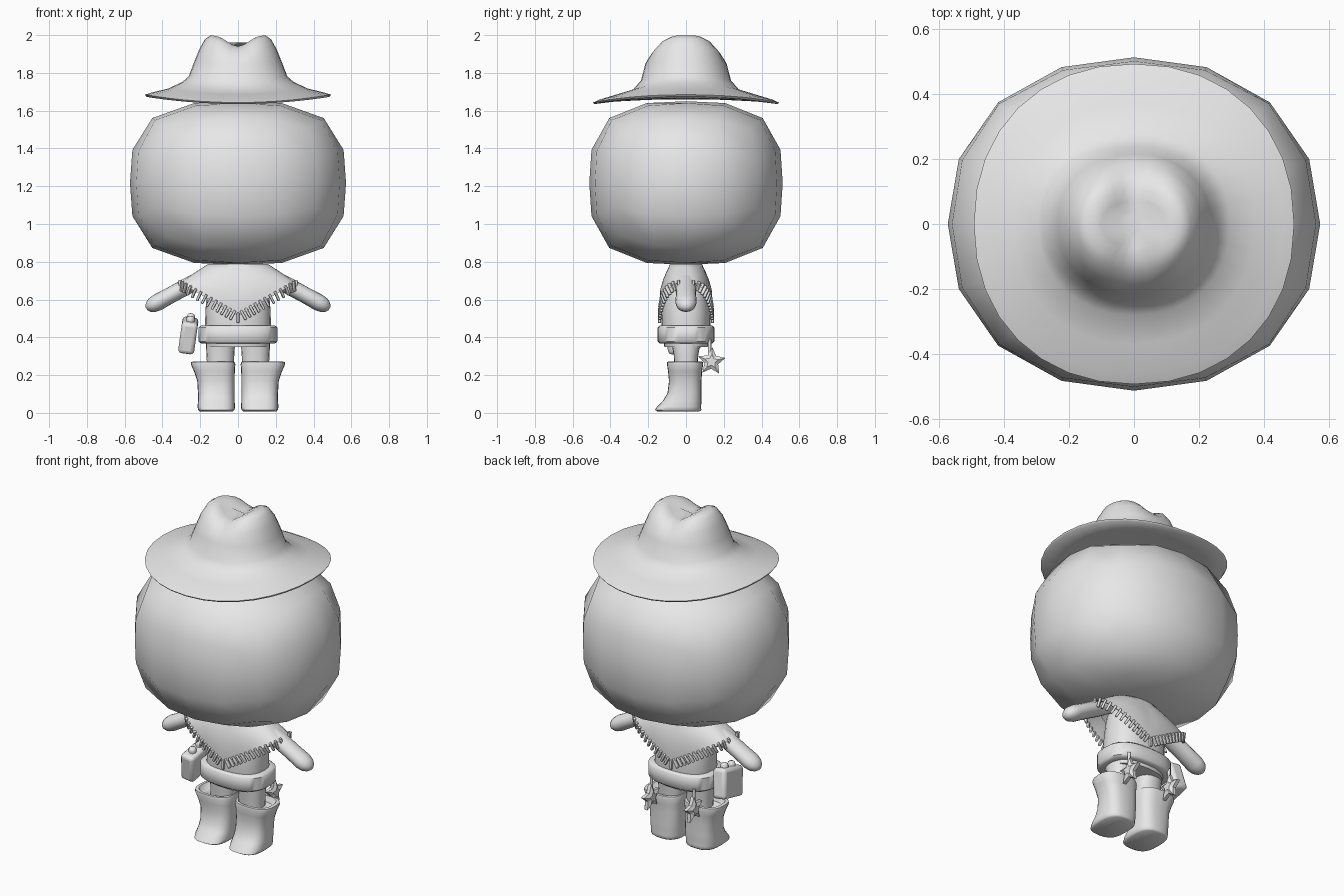
import bpy
import bmesh
from math import sin, cos, pi, tan, exp, copysign
from mathutils import Vector, Matrix

if "Cube" in bpy.data.objects:
    bpy.data.objects.remove(bpy.data.objects["Cube"])

grey = bpy.data.materials.new("plain_grey")
grey.use_nodes = True
grey.diffuse_color = (0.8, 0.8, 0.8, 1)
grey.node_tree.nodes["Principled BSDF"].inputs["Base Color"].default_value = (0.8, 0.8, 0.8, 1)


def finish(name, bm, angle=50, bevel=0):
    bmesh.ops.recalc_face_normals(bm, faces=bm.faces)
    mesh = bpy.data.meshes.new(name)
    bm.to_mesh(mesh)
    bm.free()
    mesh.materials.append(grey)
    obj = bpy.data.objects.new(name, mesh)
    bpy.context.collection.objects.link(obj)
    if bevel:
        mod = obj.modifiers.new("rounded", "BEVEL")
        mod.width, mod.segments = bevel, 3
    bpy.ops.object.select_all(action="DESELECT")
    obj.select_set(True)
    bpy.context.view_layer.objects.active = obj
    bpy.ops.object.shade_smooth_by_angle(angle=angle * pi / 180)
    return obj


def power(v, e):
    return copysign(abs(v) ** e, v)


def oval(cx, cy, z, rx, ry, p=2.4, n=24):
    return [Vector((cx + rx * power(cos(a), 2 / p), cy + ry * power(sin(a), 2 / p), z))
            for a in (2 * pi * i / n for i in range(n))]


def loft(name, rings, caps=(True, True), **kw):
    bm = bmesh.new()
    rows = [[bm.verts.new(p) for p in ring] for ring in rings]
    n = len(rows[0])
    for low, high in zip(rows, rows[1:]):
        for i in range(n):
            j = (i + 1) % n
            bm.faces.new((low[i], low[j], high[j], high[i]))
    for wanted, row in zip(caps, (rows[0], rows[-1])):
        if wanted:
            bm.faces.new(row)
    return finish(name, bm, **kw)


# Head: a gridded cube rounded into a soft box
bm = bmesh.new()
bmesh.ops.create_cube(bm, size=2)
bmesh.ops.subdivide_edges(bm, edges=bm.edges[:], cuts=3, use_grid_fill=True)
for v in bm.verts:
    x, y, z = (tan(c * pi / 4) for c in v.co)
    flat = (abs(x) ** 2.2 + abs(y) ** 2.2) ** (3 / 2.2)
    r = (flat + abs(z) ** 3) ** (1 / 3)
    v.co = (0.572 * x / r, 0.512 * y / r, 1.217 + 0.433 * z / r)
finish("head", bm, angle=80)

# Hat: brim underside, brim edge, brim top, crown; (rx, ry, z at front, z at side)
hat = []
for rx, ry, zf, zs in [(0.15, 0.15, 1.66, 1.66), (0.38, 0.38, 1.648, 1.665),
                       (0.485, 0.485, 1.635, 1.673), (0.492, 0.492, 1.643, 1.685),
                       (0.46, 0.46, 1.658, 1.695), (0.37, 0.37, 1.685, 1.717),
                       (0.295, 0.28, 1.712, 1.752), (0.262, 0.238, 1.76, 1.78),
                       (0.235, 0.215, 1.85, 1.85), (0.205, 0.185, 1.925, 1.925),
                       (0.175, 0.145, 1.978, 1.978), (0.145, 0.105, 2.0, 2.0),
                       (0.1, 0.07, 2.0, 2.0), (0.05, 0.035, 2.0, 2.0)]:
    ring = oval(0, 0, 0, rx, ry, 2.15, 32)
    for p in ring:
        p.z = zf + (zs - zf) * (p.x / rx) ** 2
        top = max(0, min(1, (p.z - 1.85) / 0.14))
        p.z -= 0.06 * top * exp(-(p.x / 0.075) ** 2)
    hat.append(ring)
loft("hat", hat, angle=70)

# Torso and belt
loft("torso", [oval(0, 0, z, rx, ry) for z, rx, ry in
               [(0.35, 0.165, 0.115), (0.45, 0.175, 0.13), (0.55, 0.172, 0.13),
                (0.68, 0.16, 0.115), (0.78, 0.12, 0.08)]])
loft("belt", [oval(0, 0, z, rx, ry, 2.6, 32) for z, rx, ry in
              [(0.37, 0.16, 0.1), (0.367, 0.195, 0.138), (0.378, 0.208, 0.15),
               (0.452, 0.208, 0.15), (0.463, 0.195, 0.138), (0.46, 0.16, 0.1)]])


# Poncho: lofted from the neck to a V-shaped hem
def hem(a):
    return Vector((0.31 * sin(a), -0.14 * power(cos(a), 0.6), 0.515 + 0.175 * abs(sin(a))))


def drape(t, shrink=1.0):
    ring = []
    for i in range(48):
        a = 2 * pi * i / 48
        p = Vector((0.16 * sin(a), -0.085 * cos(a), 0.787)).lerp(hem(a), t)
        p.y -= 0.022 * sin(pi * t) * cos(a)
        ring.append(Vector((p.x * shrink, p.y * shrink, p.z)))
    return ring


loft("poncho", [drape(t) for t in (0, 0.15, 0.35, 0.55, 0.8, 1)]
     + [drape(1, 0.94), drape(0.5, 0.92)], caps=(True, False), angle=60)

# Fringe: small strips hanging square to the hem, front and back
bm = bmesh.new()
for side in (0, pi):
    for k in range(-13, 14):
        s = k / 13.6
        a = math_a = side + (pi / 2) * s * (0.64 + 0.36 * s * s)
        p = hem(a)
        along = (hem(a + 0.02) - hem(a - 0.02)).normalized()
        if k == 0:
            along = Vector((cos(side), 0, 0))
        out = Vector((sin(a), -cos(a), 0))
        out = (out - along * out.dot(along)).normalized()
        down = along.cross(out)
        if down.z > 0:
            down = -down
        frame = Matrix((along, out, down)).transposed().to_4x4()
        frame.translation = p + down * 0.012
        bmesh.ops.create_cube(bm, size=1, matrix=frame @ Matrix.Diagonal((0.014, 0.016, 0.055, 1)))
finish("poncho_fringe", bm, angle=30, bevel=0.004)

for side, word in ((1, "left"), (-1, "right")):
    # Arm: a rounded mitten tube from shoulder to hand
    start, end = Vector((side * 0.17, 0, 0.725)), Vector((side * 0.485, 0, 0.553))
    up = Vector((0, 1, 0)).cross(end - start).normalized()
    arm = []
    for t, r in ((0, 0.04), (0.3, 0.044), (0.6, 0.043), (0.82, 0.045),
                 (0.91, 0.039), (0.97, 0.026), (1, 0.01)):
        centre = start.lerp(end, t)
        arm.append([centre + up * (r * cos(2 * pi * i / 16))
                    + Vector((0, 1.25 * r * sin(2 * pi * i / 16), 0)) for i in range(16)])
    loft(word + "_arm", arm, angle=70)

    # Leg
    loft(word + "_leg", [oval(side * 0.093, 0, z, rx, ry, 2.3, 20) for z, rx, ry in
                         [(0.18, 0.07, 0.062), (0.3, 0.073, 0.064), (0.36, 0.077, 0.075),
                          (0.42, 0.07, 0.08)]])

    # Boot: sole, pointed toe, shaft, flared cuff with a sunken opening
    loft(word + "_boot", [oval(side * cx, cy, z, rx, ry, 2.8, 24) for cx, cy, z, rx, ry in
                          [(0.115, -0.04, 0.008, 0.088, 0.112), (0.115, -0.042, 0.016, 0.097, 0.123),
                           (0.115, -0.037, 0.032, 0.099, 0.117), (0.115, -0.02, 0.065, 0.097, 0.102),
                           (0.115, -0.008, 0.105, 0.097, 0.09), (0.117, -0.004, 0.17, 0.099, 0.086),
                           (0.125, -0.005, 0.22, 0.108, 0.09), (0.132, -0.005, 0.258, 0.118, 0.096),
                           (0.133, -0.005, 0.27, 0.115, 0.094), (0.13, -0.005, 0.272, 0.1, 0.082),
                           (0.125, -0.005, 0.24, 0.085, 0.07)]], angle=60)

    # Star charm hanging from the back of the belt
    outline = []
    for i in range(10):
        r = 0.076 if i % 2 == 0 else 0.038
        a = 2 * pi * i / 10 + 0.06
        outline.append((0.135 + r * sin(a), 0.272 + r * cos(a)))
    loft(word + "_star_charm",
         [[Vector((side * 0.14 + dx, 0.135 + (y - 0.135) * k, 0.272 + (z - 0.272) * k))
           for y, z in outline] for dx, k in
          ((-0.022, 0.5), (-0.01, 1), (0.01, 1), (0.022, 0.5))], angle=30)
    loft(word + "_charm_cord", [oval(side * 0.14, 0.125, z, 0.009, 0.009, 2, 8)
                                for z in (0.3, 0.39)])

# Pouch on the right hip with two small rods standing in it
tilt = (Matrix.Translation((-0.263, -0.02, 0.41)) @ Matrix.Rotation(0.14, 4, "Y")
        @ Matrix.Rotation(0.21, 4, "X"))
bm = bmesh.new()
bmesh.ops.create_cube(bm, size=1, matrix=tilt @ Matrix.Diagonal((0.085, 0.18, 0.17, 1)))
finish("hip_pouch", bm, bevel=0.02)
for y, word in ((-0.03, "front"), (0.035, "back")):
    rod = loft(word + "_pouch_rod", [oval(0, y, z, r, r, 2, 12) for z, r in
                                     [(0, 0.022), (0.095, 0.022), (0.107, 0.018), (0.112, 0.008)]])
    rod.data.transform(tilt)
